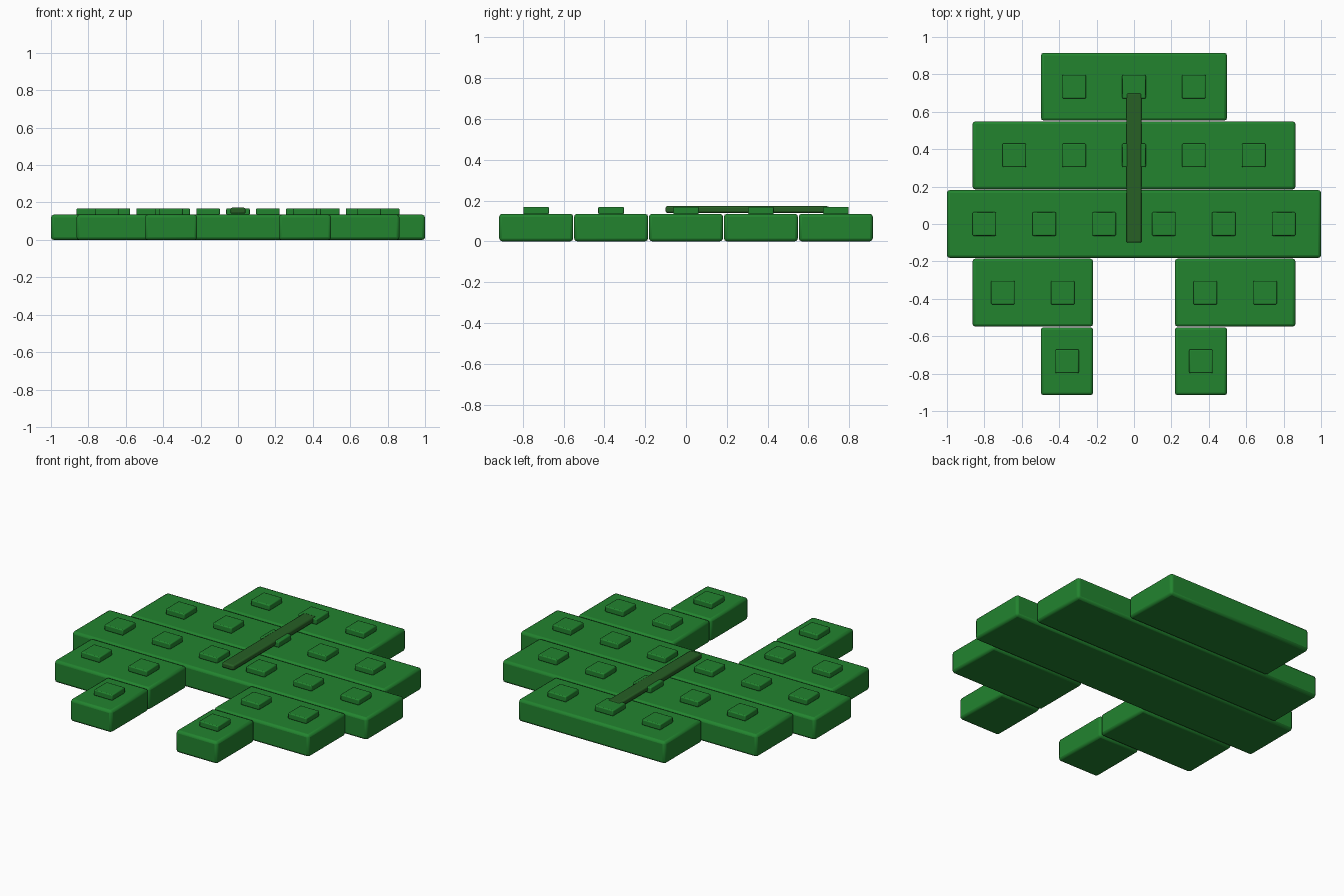
import bpy

cube = bpy.data.objects.get("Cube")
if cube:
    bpy.data.objects.remove(cube, do_unlink=True)


def make_material(name, color):
    mat = bpy.data.materials.new(name)
    mat.use_nodes = True
    mat.diffuse_color = color
    mat.node_tree.nodes["Principled BSDF"].inputs["Base Color"].default_value = color
    return mat


leaf_green = make_material("leaf green", (0.016, 0.23, 0.028, 1))
stem_green = make_material("dark stem green", (0.02, 0.115, 0.018, 1))


def rounded_box(name, center, size, bevel, mat):
    bpy.ops.mesh.primitive_cube_add(size=1, location=center)
    obj = bpy.context.object
    obj.name = name
    obj.scale = size
    bpy.ops.object.transform_apply(location=False, rotation=False, scale=True)
    mod = obj.modifiers.new("rounded edges", "BEVEL")
    mod.width = bevel
    mod.segments = 2
    obj.data.materials.append(mat)
    bpy.ops.object.shade_smooth_by_angle()
    return obj


PITCH = 0.367     # distance between rows
DEPTH = 0.363     # depth of one plank
HEIGHT = 0.135    # thickness of one plank
STUD_STEP = 0.32


def studded_plank(name, x, y, width, studs):
    rounded_box(name, (x, y, HEIGHT / 2), (width, DEPTH, HEIGHT), 0.015, leaf_green)
    for i in range(studs):
        sx = x + (i - (studs - 1) / 2) * STUD_STEP
        rounded_box(f"{name}_stud_{i + 1}", (sx, y, 0.151), (0.126, 0.126, 0.036),
                    0.006, leaf_green)


# Full-width planks
studded_plank("back_plank", 0, 2 * PITCH, 0.995, 3)
studded_plank("upper_plank", 0, PITCH, 1.727, 5)
studded_plank("middle_plank", 0, 0, 2.0, 6)

# Paired planks either side of the notch
for side, sign in (("left", 1), ("right", -1)):
    studded_plank(f"{side}_lower_plank", sign * 0.541, -PITCH, 0.645, 2)
    studded_plank(f"{side}_front_plank", sign * 0.358, -2 * PITCH, 0.28, 1)

# Central stem lying over the studs
rounded_box("stem", (0, 0.3, 0.156), (0.08, 0.8, 0.032), 0.008, stem_green)
